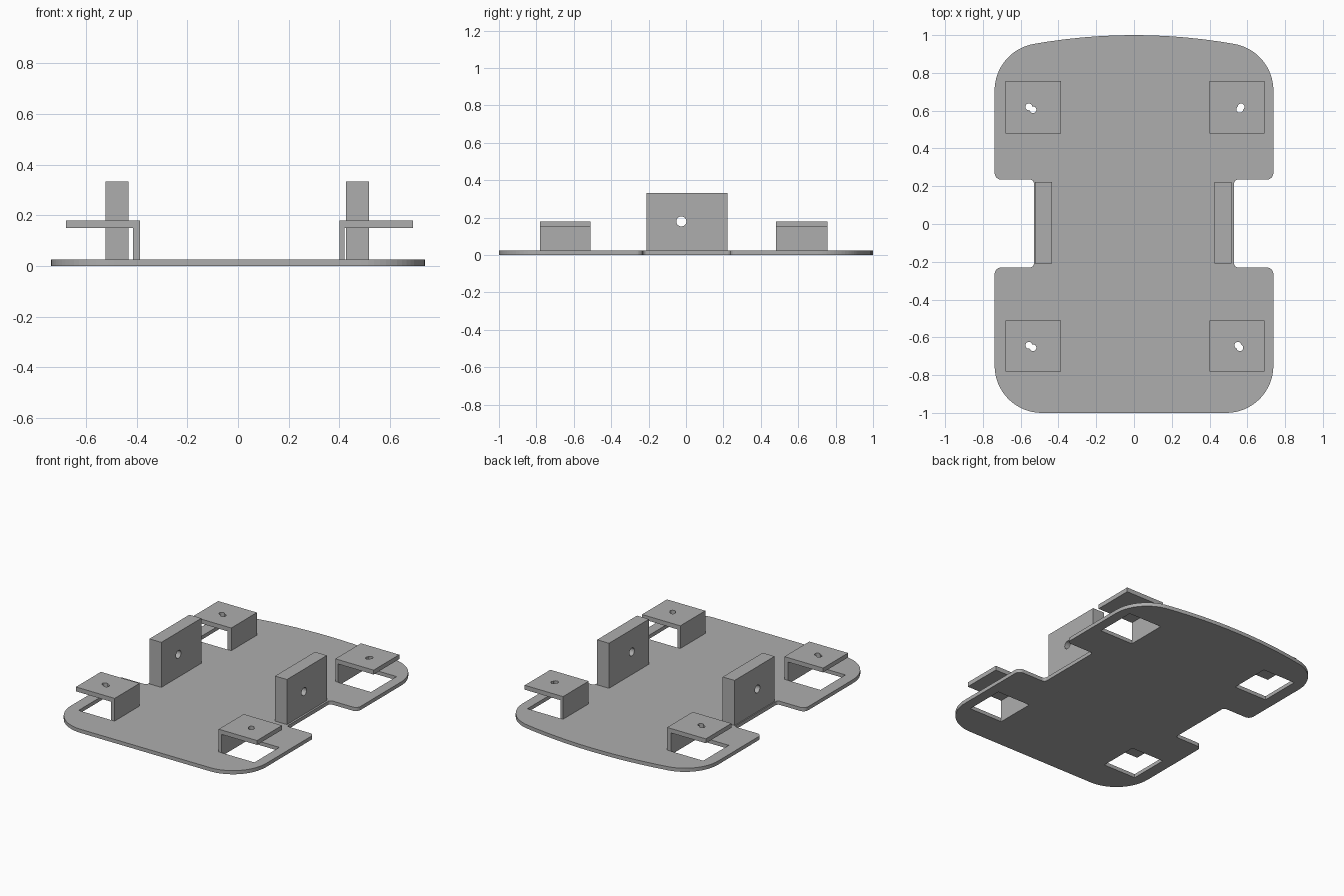
import bpy, bmesh, math
from mathutils import Vector

cube = bpy.data.objects.get("Cube")
if cube:
    bpy.data.objects.remove(cube, do_unlink=True)

grey = bpy.data.materials.new("plain_grey")
grey.use_nodes = True
colour = (0.42, 0.42, 0.42, 1)
grey.diffuse_color = colour
grey.node_tree.nodes["Principled BSDF"].inputs["Base Color"].default_value = colour


def prism(name, points, z0, z1):
    """Extrude a flat outline between two heights."""
    bm = bmesh.new()
    face = bm.faces.new([bm.verts.new((p[0], p[1], z0)) for p in points])
    top = bmesh.ops.extrude_face_region(bm, geom=[face])["geom"]
    verts = [v for v in top if isinstance(v, bmesh.types.BMVert)]
    bmesh.ops.translate(bm, verts=verts, vec=(0, 0, z1 - z0))
    bmesh.ops.recalc_face_normals(bm, faces=bm.faces)
    mesh = bpy.data.meshes.new(name)
    bm.to_mesh(mesh)
    bm.free()
    mesh.materials.append(grey)
    obj = bpy.data.objects.new(name, mesh)
    bpy.context.collection.objects.link(obj)
    return obj


def box(name, x, y, z):
    x0, x1 = sorted(x)
    return prism(name, [(x0, y[0]), (x1, y[0]), (x1, y[1]), (x0, y[1])], *z)


def cut(obj, cutter):
    cutter.hide_render = True
    cutter.hide_viewport = True
    cutter.display_type = 'WIRE'
    mod = obj.modifiers.new("cut", 'BOOLEAN')
    mod.operation = 'DIFFERENCE'
    mod.solver = 'EXACT'
    mod.object = cutter
    # Bake the cut, then drop the cutter
    bpy.context.view_layer.update()
    graph = bpy.context.evaluated_depsgraph_get()
    mesh = bpy.data.meshes.new_from_object(obj.evaluated_get(graph))
    obj.modifiers.clear()
    obj.data = mesh
    bpy.data.objects.remove(cutter, do_unlink=True)


def drill(obj, centre, radius, depth, axis='Z'):
    ring = [(radius * math.cos(math.tau * i / 24), radius * math.sin(math.tau * i / 24))
            for i in range(24)]
    bit = prism("drill_cutter", ring, -depth, depth)
    if axis == 'X':
        bit.rotation_euler.y = math.pi / 2
    bit.location = centre
    cut(obj, bit)


def fillet(before, corner, after, radius, steps):
    """Points of an arc that rounds one corner."""
    c = Vector(corner)
    a, b = (Vector(before) - c).normalized(), (Vector(after) - c).normalized()
    half = a.angle(b) / 2
    centre = c + (a + b).normalized() * radius / math.sin(half)
    start = c + a * radius / math.tan(half) - centre
    end = c + b * radius / math.tan(half) - centre
    arc = start.angle(end)
    return [centre + (start * math.sin(arc * (1 - i / steps)) + end * math.sin(arc * i / steps))
            / math.sin(arc) for i in range(steps + 1)]


# Base plate: one rounded half outline, mirrored
T = 0.025
W = 0.738
corners = [((0, -1), 0), ((W, -1), 0.25), ((W, -0.23), 0.035), ((0.53, -0.23), 0.02),
           ((0.53, 0.235), 0.02), ((W, 0.235), 0.035), ((W, 0.917), 0.25), ((0.52, 0.955), 0)]
half = []
for i in range(1, len(corners) - 1):
    p, r = corners[i]
    half += fillet(corners[i - 1][0], p, corners[i + 1][0], r, 16 if r > 0.1 else 6)
half += [Vector((x, 1 - 0.166 * x * x)) for x in (0.45, 0.36, 0.27, 0.18, 0.09)]
outline = half + [Vector((0, 1))] + [Vector((-p.x, p.y)) for p in reversed(half)]
plate = prism("base_plate", outline, 0, T)

# Folded brackets over windows, each with an elongated screw hole
front, back = (-0.78, -0.51), (0.48, 0.757)
brackets = [
    ("front_left", 1, front, [(0.55, -0.642), (0.56, -0.655)]),
    ("back_left", 1, back, [(0.567, 0.62), (0.56, 0.607)]),
    ("front_right", -1, front, [(-0.557, -0.642), (-0.535, -0.655)]),
    ("back_right", -1, back, [(-0.557, 0.62), (-0.535, 0.605)]),
]
for name, side, y, holes in brackets:
    inner, wall, window, outer = ((0.4, 0.42, 0.67, 0.69) if side > 0
                                  else (-0.387, -0.415, -0.66, -0.68))
    cut(plate, box("window_cutter", (wall, window), y, (-0.1, 0.1)))
    box(name + "_bracket_wall", (inner, wall), y, (T, 0.15))
    flap = box(name + "_bracket_top", (inner, outer), y, (0.15, 0.18))
    for x, hy in holes:
        drill(flap, (x, hy, 0.165), 0.018, 0.1)

# Upright side blocks, each bored through
for name, x in (("left", (0.427, 0.517)), ("right", (-0.523, -0.433))):
    block = box(name + "_side_block", x, (-0.21, 0.222), (T, 0.333))
    drill(block, (sum(x) / 2, -0.025, 0.18), 0.027, 0.2, 'X')
